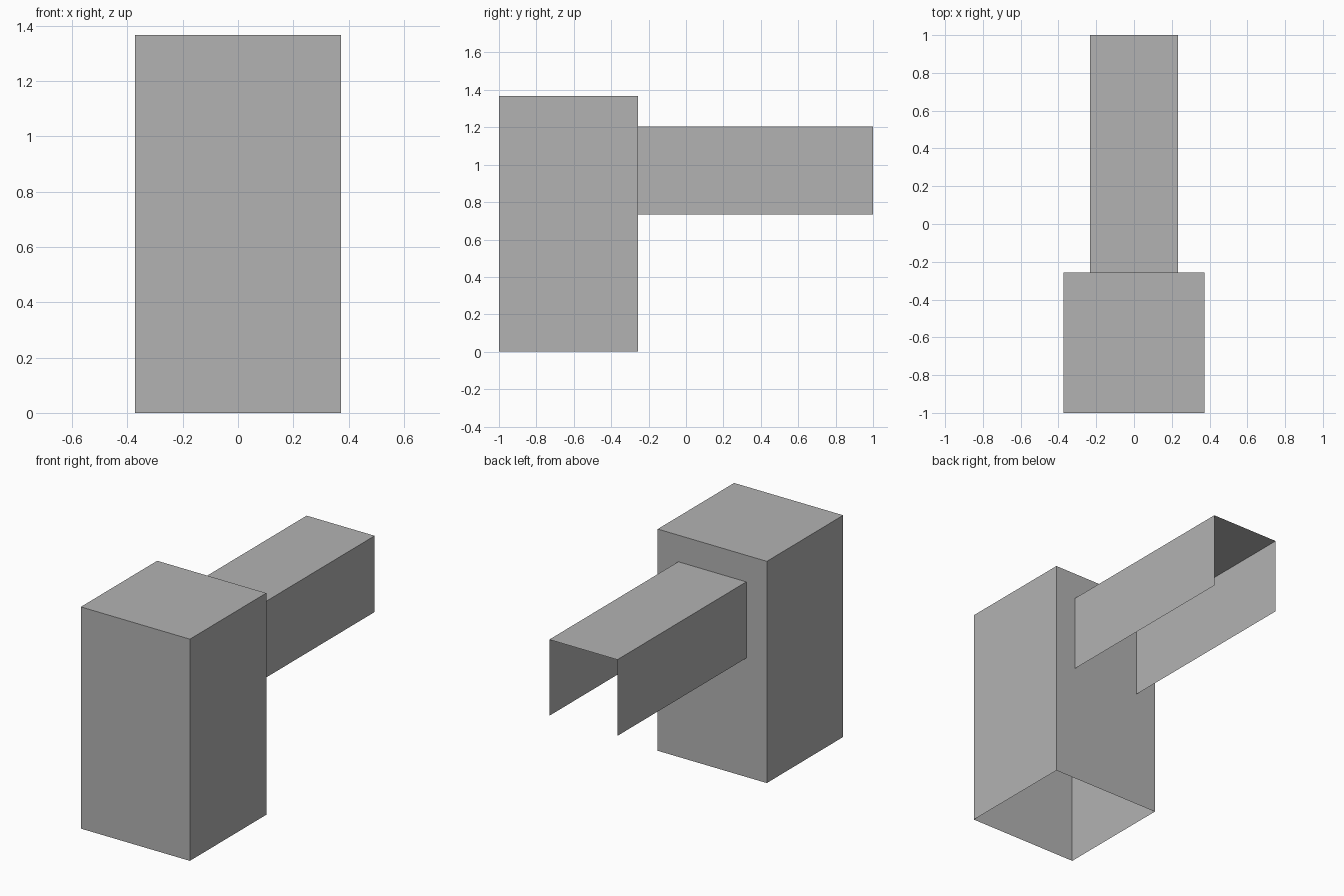
import bpy
import bmesh
from mathutils import Matrix, Vector

if "Cube" in bpy.data.objects:
    bpy.data.objects.remove(bpy.data.objects["Cube"], do_unlink=True)

# Single plain grey material
grey = bpy.data.materials.new("plain_grey")
grey.use_nodes = True
grey.diffuse_color = (0.45, 0.45, 0.45, 1)
grey.node_tree.nodes["Principled BSDF"].inputs["Base Color"].default_value = grey.diffuse_color


def open_box(name, low, high, open_sides):
    """Thin-sheet box between two corners, without the faces pointing to open_sides."""
    low, high = Vector(low), Vector(high)
    bm = bmesh.new()
    bmesh.ops.create_cube(bm, size=1)
    bm.normal_update()
    removed = [f for f in bm.faces if any(f.normal.dot(Vector(s)) > 0.9 for s in open_sides)]
    bmesh.ops.delete(bm, geom=removed, context='FACES')
    bmesh.ops.transform(bm, verts=bm.verts, matrix=Matrix.Diagonal((*(high - low), 1)))
    mesh = bpy.data.meshes.new(name)
    bm.to_mesh(mesh)
    bm.free()
    mesh.materials.append(grey)
    obj = bpy.data.objects.new(name, mesh)
    obj.location = (low + high) / 2
    bpy.context.collection.objects.link(obj)
    return obj


DOWN, FRONT, BACK = (0, 0, -1), (0, -1, 0), (0, 1, 0)
JOINT_Y = -0.256

# Upright housing, open underneath
open_box("upright_housing", (-0.372, -1, 0), (0.372, JOINT_Y, 1.367), [DOWN])

# Rear channel: a top and two side walls, butted against the housing
open_box("rear_channel", (-0.232, JOINT_Y, 0.733), (0.232, 1, 1.203), [DOWN, FRONT, BACK])
